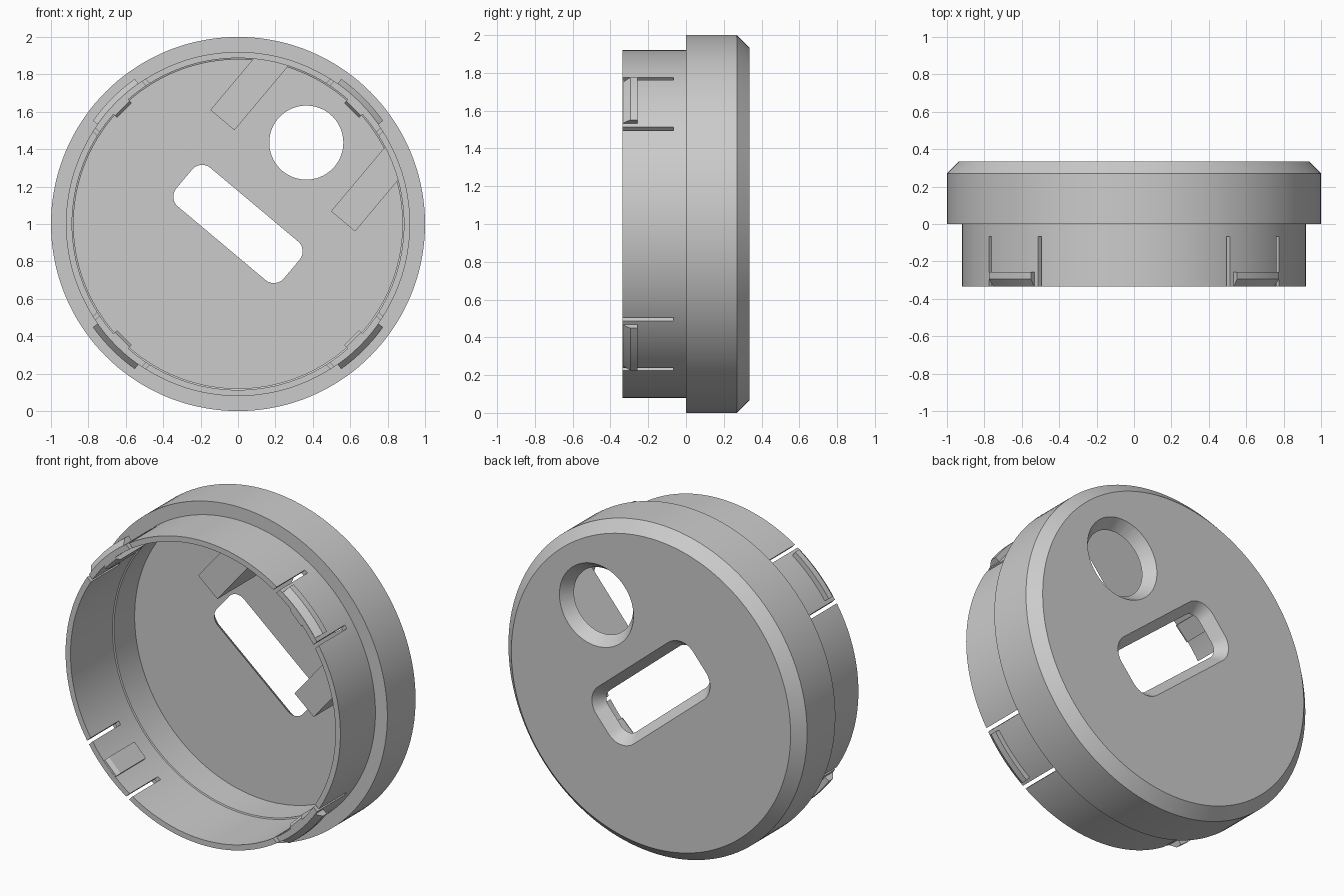
import bpy, bmesh
from math import cos, sin, pi, radians, sqrt

if "Cube" in bpy.data.objects:
    bpy.data.objects.remove(bpy.data.objects["Cube"])

AXIS = radians(50)          # direction from the centre to the round hole
TABS = [radians(a) for a in (45, 135, 225, 315)]


def make_object(name, verts, faces):
    mesh = bpy.data.meshes.new(name)
    mesh.from_pydata(verts, [], faces)
    bm = bmesh.new()
    bm.from_mesh(mesh)
    bmesh.ops.recalc_face_normals(bm, faces=bm.faces)
    bm.to_mesh(mesh)
    bm.free()
    obj = bpy.data.objects.new(name, mesh)
    bpy.context.collection.objects.link(obj)
    return obj


def spin(name, profile, start=0.0, end=2 * pi, steps=144):
    """Sweep a closed (radius, y) profile round the y axis."""
    full = end - start > 6.28
    rings, n = (steps if full else steps + 1), len(profile)
    verts, faces = [], []
    for i in range(rings):
        a = start + (end - start) * i / steps
        verts += [(r * cos(a), y, 1 + r * sin(a)) for r, y in profile]
    for i in range(steps):
        j = (i + 1) % rings
        faces += [(i * n + k, i * n + (k + 1) % n, j * n + (k + 1) % n, j * n + k) for k in range(n)]
    if not full:
        faces += [tuple(range(n)), tuple(range((rings - 1) * n, rings * n))]
    return make_object(name, verts, faces)


def loft(name, angle, layers):
    """Stack (y, outline) layers; outlines are (radial, sideways) at an angle."""
    n = len(layers[0][1])
    c, s = cos(angle), sin(angle)
    verts = [(u * c + v * s, y, 1 + u * s - v * c) for y, pts in layers for u, v in pts]
    faces = [tuple(range(n)), tuple(range(len(verts) - n, len(verts)))]
    for i in range(len(layers) - 1):
        faces += [(i * n + k, i * n + (k + 1) % n, (i + 1) * n + (k + 1) % n, (i + 1) * n + k) for k in range(n)]
    return make_object(name, verts, faces)


def rounded(cu, hu, hv, r, steps=16):
    """Rounded rectangle outline centred at radial offset cu."""
    pts = []
    for q, (su, sv) in enumerate([(1, 1), (-1, 1), (-1, -1), (1, -1)]):
        for i in range(steps + 1):
            a = (q + i / steps) * pi / 2
            pts.append((cu + su * (hu - r) + r * cos(a), sv * (hv - r) + r * sin(a)))
    return pts


def box(u0, u1, v0, v1):
    return [(u0, v0), (u1, v0), (u1, v1), (u0, v1)]


def circle(cu, r, n=64):
    return [(cu + r * cos(2 * pi * i / n), r * sin(2 * pi * i / n)) for i in range(n)]


def cut(target, cutter):
    cutter.hide_render = True
    mod = target.modifiers.new("cut", 'BOOLEAN')
    mod.operation, mod.solver, mod.object = 'DIFFERENCE', 'EXACT', cutter
    bpy.context.view_layer.objects.active = target
    bpy.ops.object.modifier_apply(modifier=mod.name)
    bpy.data.objects.remove(cutter)


# Cap: chamfered disc with a thinner push-in lip
floor = 0.267
cap = spin("cap_shell", [(0, 0.335), (0.935, 0.335), (1, 0.27), (1, 0), (0.92, 0), (0.92, -0.335),
                         (0.887, -0.335), (0.887, 0.067), (0.879, 0.07), (0.879, floor), (0, floor)])
bm = bmesh.new()
bm.from_mesh(cap.data)
bmesh.ops.remove_doubles(bm, verts=bm.verts, dist=1e-5)
bmesh.ops.dissolve_degenerate(bm, edges=bm.edges, dist=1e-5)
bmesh.ops.recalc_face_normals(bm, faces=bm.faces)
bm.to_mesh(cap.data)
bm.free()

# Countersunk slot and round hole
depths = [(0.2, 0), (floor, 0), (0.35, 0.061)]
cut(cap, loft("slot_cutter", AXIS, [(y, rounded(0, 0.135 + d, 0.375 + d, 0.07 + d)) for y, d in depths]))
cut(cap, loft("hole_cutter", AXIS, [(y, circle(0.568, 0.198 + d)) for y, d in depths]))

# Slits either side of each flexible tab
for a in TABS:
    for side in (-0.187, 0.187):
        outline = box(0.8, 1.0, side - 0.011, side + 0.011)
        cut(cap, loft("slit_cutter", a, [(-0.4, outline), (-0.067, outline)]))

# Snap ridge outside and stiffening rib inside each tab
parts = [cap]
ridge = [(0.905, -0.334), (0.921, -0.334), (0.952, -0.295), (0.952, -0.257), (0.905, -0.257)]
for i, a in enumerate(TABS):
    parts.append(spin(f"snap_ridge_{i + 1}", ridge, a - radians(9.6), a + radians(9.6), 10))
    parts.append(loft(f"tab_rib_{i + 1}", a, [(-0.334, box(0.875, 0.9, -0.055, 0.055)),
                                              (-0.31, box(0.86, 0.9, -0.055, 0.055)),
                                              (-0.067, box(0.86, 0.9, -0.055, 0.055))]))

# Two support blocks beside the round hole, ending on the curved wall
for name, v0, v1 in (("support_block_left", -0.505, -0.337), ("support_block_right", 0.337, 0.505)):
    arc = [v0 + (v1 - v0) * i / 8 for i in range(9)]
    outline = [(0.372, v1), (0.372, v0)] + [(sqrt(0.888 ** 2 - v * v), v) for v in arc]
    parts.append(loft(name, AXIS, [(-0.17, outline), (floor + 0.01, outline)]))

bpy.ops.object.select_all(action='DESELECT')
for obj in parts:
    obj.select_set(True)
bpy.context.view_layer.objects.active = cap
bpy.ops.object.shade_smooth_by_angle(angle=radians(25))
